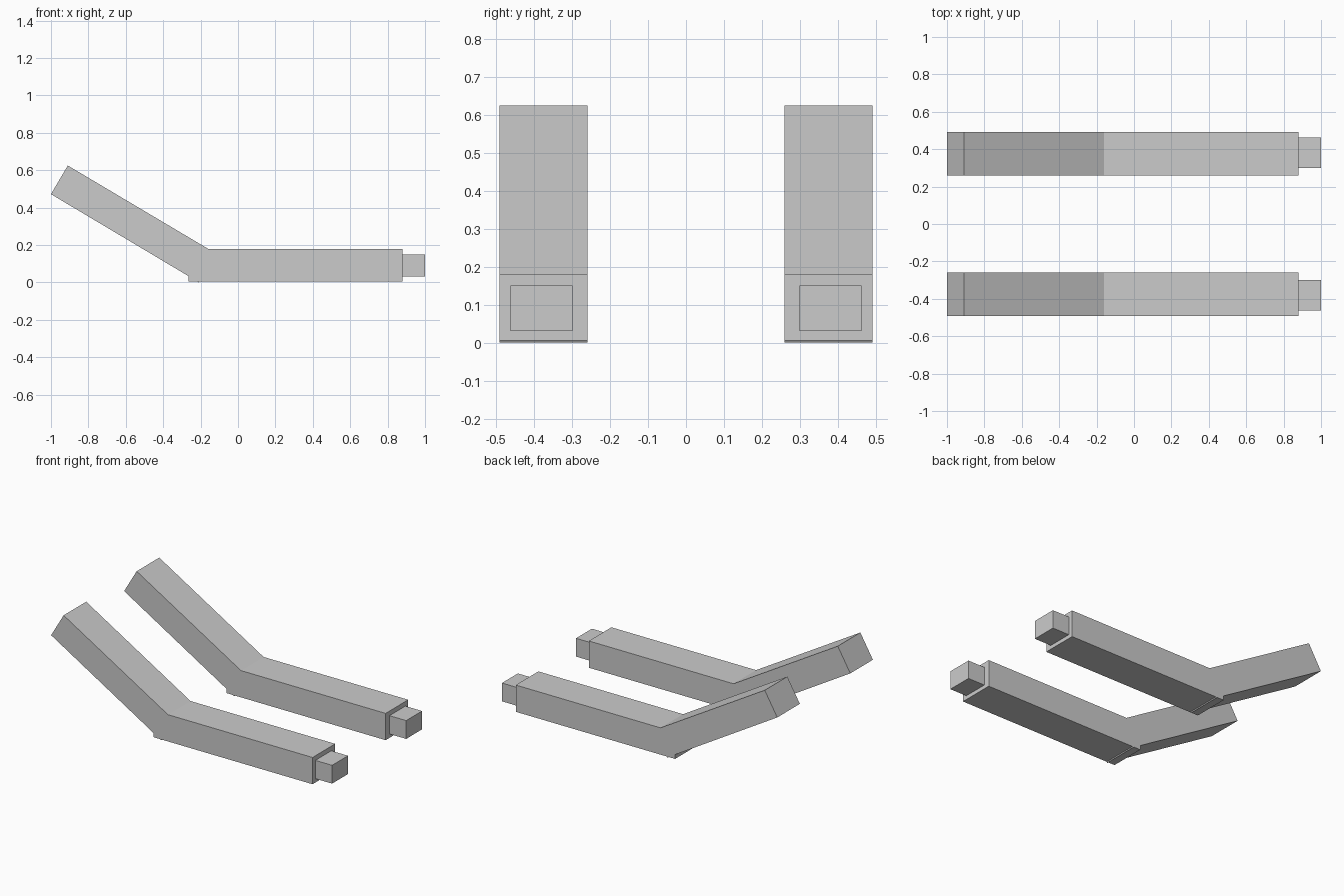
import bpy, bmesh

if "Cube" in bpy.data.objects:
    bpy.data.objects.remove(bpy.data.objects["Cube"])


def prism(name, profile, y0, y1):
    """Extrude an x-z outline from y0 to y1 and mirror it to the other side."""
    bm = bmesh.new()
    face = bm.faces.new([bm.verts.new((x, y0, z)) for x, z in profile])
    out = bmesh.ops.extrude_face_region(bm, geom=[face])
    verts = [v for v in out["geom"] if isinstance(v, bmesh.types.BMVert)]
    bmesh.ops.translate(bm, verts=verts, vec=(0, y1 - y0, 0))
    bmesh.ops.recalc_face_normals(bm, faces=bm.faces[:])
    mesh = bpy.data.meshes.new(name)
    bm.to_mesh(mesh)
    bm.free()
    obj = bpy.data.objects.new(name, mesh)
    bpy.context.collection.objects.link(obj)
    mirror = obj.modifiers.new("Mirror", "MIRROR")
    mirror.use_axis = (False, True, False)
    mirror.use_mirror_merge = False
    return obj


# Bent beams: level length, raised length, and the low corner under the bend
prism("bent_beams", [
    (-1.0, 0.472), (-0.91, 0.625), (-0.16, 0.18), (0.88, 0.18),
    (0.88, 0.006), (-0.206, 0.006), (-0.21, 0.0), (-0.22, 0.006),
    (-0.265, 0.006), (-0.265, 0.034),
], 0.259, 0.491)

# Smaller blocks on the level ends
prism("end_blocks", [
    (0.88, 0.031), (1.0, 0.031), (1.0, 0.15), (0.88, 0.15),
], 0.299, 0.462)
